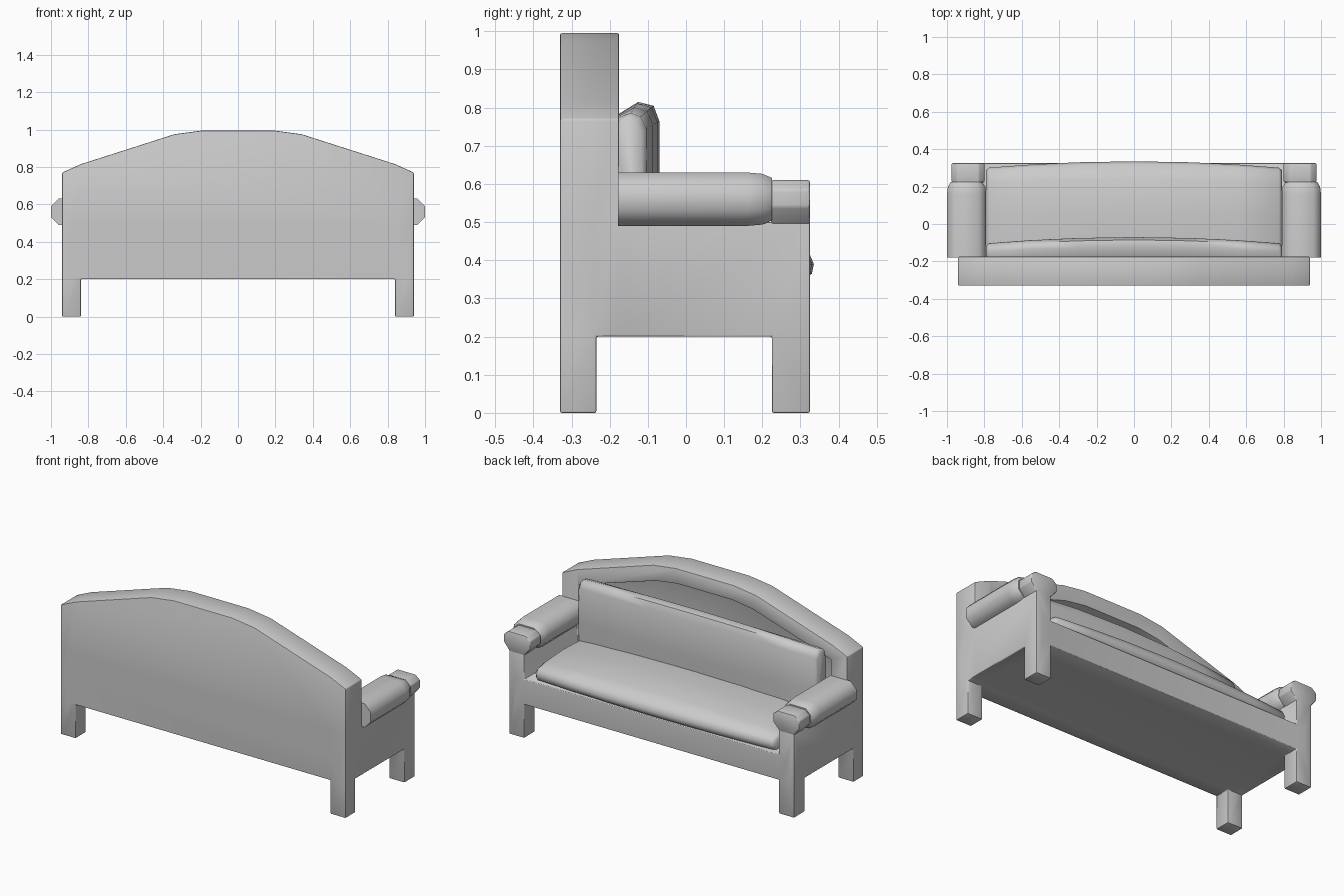
import bpy, bmesh
from mathutils import Vector

if "Cube" in bpy.data.objects:
    bpy.data.objects.remove(bpy.data.objects["Cube"])


def finish(ob, bevel=0.0, mirror=False, angle=0.7):
    """Optional mirror and bevel, bake modifiers, then smooth by angle."""
    if mirror:
        m = ob.modifiers.new("mirror", 'MIRROR')
        m.use_bisect_axis[0] = False
        m.use_mirror_merge = False
    if bevel:
        b = ob.modifiers.new("bevel", 'BEVEL')
        b.width, b.segments, b.limit_method = bevel, 2, 'ANGLE'
        b.angle_limit = 0.4
    bpy.ops.object.select_all(action='DESELECT')
    ob.select_set(True)
    bpy.context.view_layer.objects.active = ob
    bpy.ops.object.convert(target='MESH')
    bpy.ops.object.shade_smooth_by_angle(angle=angle)
    return ob


def loft(name, rings):
    """Closed skin through rings of 3D points, capped at both ends."""
    bm = bmesh.new()
    vs = [[bm.verts.new(p) for p in r] for r in rings]
    n = len(rings[0])
    for a, b in zip(vs, vs[1:]):
        for i in range(n):
            j = (i + 1) % n
            bm.faces.new((a[i], a[j], b[j], b[i]))
    bm.faces.new(vs[0])
    bm.faces.new(vs[-1])
    bmesh.ops.recalc_face_normals(bm, faces=bm.faces)
    me = bpy.data.meshes.new(name)
    bm.to_mesh(me)
    bm.free()
    ob = bpy.data.objects.new(name, me)
    bpy.context.collection.objects.link(ob)
    return ob


def slab_xz(name, pts, y0, y1):
    return loft(name, [[(x, y, z) for x, z in pts] for y in (y0, y1)])


def slab_yz(name, pts, x0, x1):
    return loft(name, [[(x, y, z) for y, z in pts] for x in (x0, x1)])


def arch(half):
    """Symmetric outline from its right half."""
    return half + [(-x, z) for x, z in reversed(half)]


# Frame: arched back, sides with legs, seat base, joined into one solid
frame = slab_xz("frame", arch([(.94, .2), (.94, .77), (.84, .815), (.34, .975), (.19, .995)]),
                -.33, -.175)
side = [(-.33, 0), (-.235, 0), (-.235, .2), (.225, .2), (.225, 0), (.325, 0),
        (.325, .5), (-.33, .5)]
tools = [
    (slab_yz("right_side_helper", side, .84, .94), 'UNION'),
    (slab_yz("left_side_helper", side, -.94, -.84), 'UNION'),
    (slab_xz("seat_base_helper", [(-.9, .2), (.9, .2), (.9, .35), (-.9, .35)], -.33, .325), 'UNION'),
    (slab_xz("recess_helper", arch([(.83, .36), (.83, .725), (.32, .885), (.18, .905)]),
             -.235, -.1), 'DIFFERENCE'),
]
for tool, op in tools:
    m = frame.modifiers.new(tool.name, 'BOOLEAN')
    m.object, m.operation, m.solver = tool, op, 'EXACT'
    tool.hide_render = True
finish(frame, bevel=.009)
for tool, op in tools:
    bpy.data.objects.remove(tool)

# Flared heads on the front posts
finish(slab_xz("post_head", [(.845, .49), (.80, .54), (.80, .585), (.83, .61), (.945, .61),
                             (.975, .585), (.975, .54), (.935, .49)], .223, .325),
       bevel=.006, mirror=True)

# Padded eight-sided arms, tapering at the front
octagon = [(.105, -.03), (.105, .03), (.065, .07), (-.065, .07),
           (-.105, .03), (-.105, -.03), (-.065, -.07), (.065, -.07)]
finish(loft("armrest", [[(.895 + x * s, y, .56 + z * s) for x, z in octagon]
                        for y, s in ((-.178, 1), (.16, 1), (.2, .95), (.225, .8))]),
       mirror=True, angle=1.0)

# Cushions: sections along x that swell towards the middle
stations = [-.79, -.775, -.55, -.3, 0, .3, .55, .775, .79]


def cushion(name, section):
    rings = []
    for x in stations:
        f = 1 - (x / .79) ** 2
        inset = .012 if abs(x) > .78 else 0
        rings.append([(x, y + dy * f - inset * (y > -.15), z + dz * f - inset * (dz > 0))
                      for y, z, dy, dz in section])
    return finish(loft(name, rings), angle=.9)


# y, z, and how far each point swells in y and z
cushion("seat_cushion", [(-.19, .34, 0, 0), (.28, .34, .02, 0), (.297, .365, .033, 0),
                         (.30, .39, .035, 0), (.285, .415, .035, .01), (.22, .43, .02, .025),
                         (.05, .44, 0, .04), (-.19, .43, 0, .03)])
cushion("back_cushion", [(-.19, .36, 0, 0), (-.105, .36, .02, 0), (-.103, .55, .033, 0),
                         (-.105, .745, .035, .02), (-.12, .775, .035, .03),
                         (-.145, .785, .02, .03), (-.19, .77, 0, .005)])
